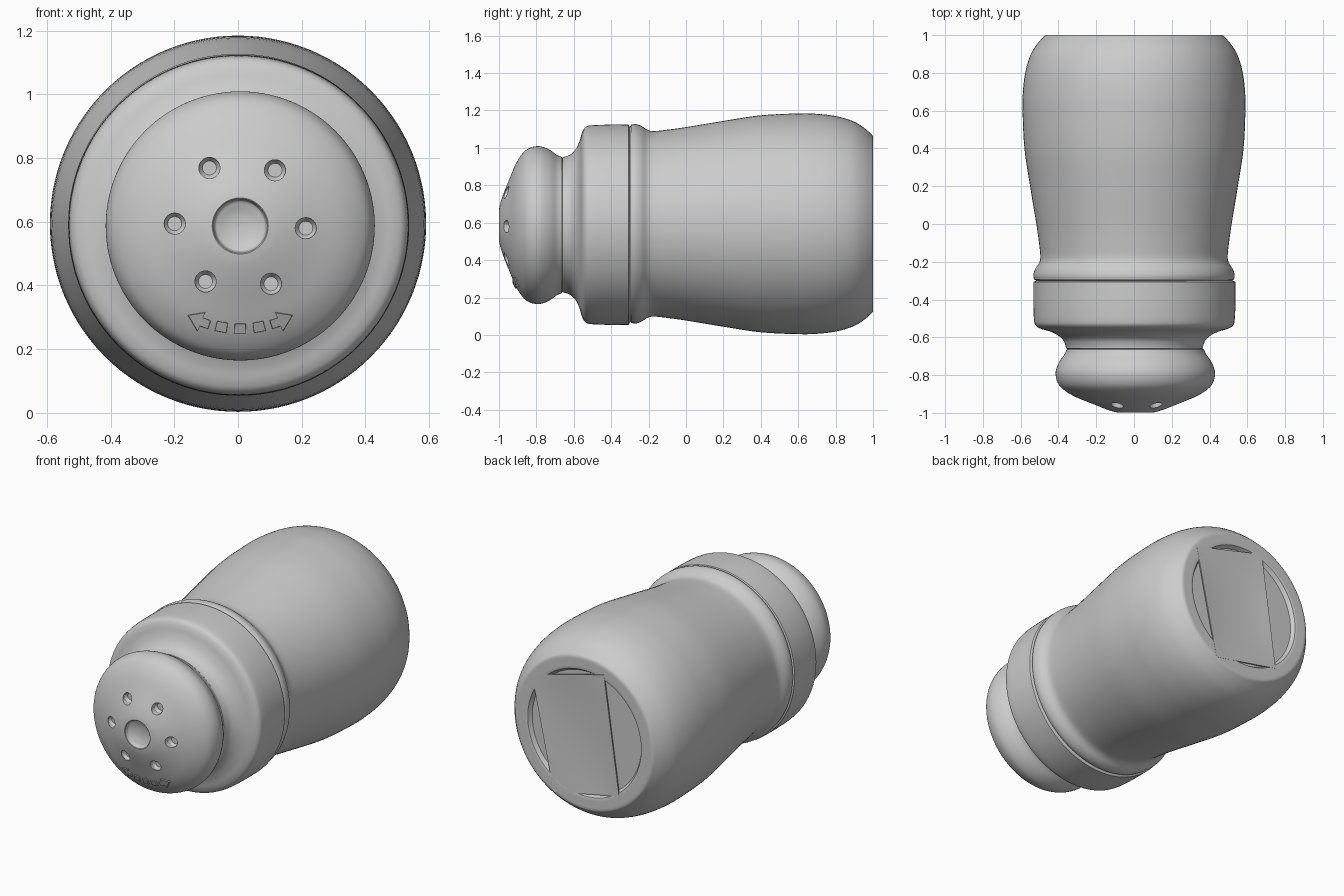
import bpy, bmesh, math
from mathutils import Vector

if "Cube" in bpy.data.objects:
    bpy.data.objects.remove(bpy.data.objects["Cube"])


def smooth_curve(pts, n=5):
    """Catmull-Rom samples through (y, r) points."""
    p = [Vector(q) for q in pts]
    p = [2 * p[0] - p[1]] + p + [2 * p[-1] - p[-2]]
    out = []
    for a, b, c, d in zip(p, p[1:], p[2:], p[3:]):
        for i in range(n):
            t = i / n
            out.append(0.5 * (2 * b + (c - a) * t + (2 * a - 5 * b + 4 * c - d) * t * t
                              + (3 * b - a - 3 * c + d) * t ** 3))
    return out + [p[-2]]


def finish(name, bm, loc=(0, 0, 0), smooth=True):
    bmesh.ops.recalc_face_normals(bm, faces=bm.faces)
    me = bpy.data.meshes.new(name)
    bm.to_mesh(me)
    bm.free()
    ob = bpy.data.objects.new(name, me)
    bpy.context.collection.objects.link(ob)
    ob.location = loc
    bpy.ops.object.select_all(action='DESELECT')
    bpy.context.view_layer.objects.active = ob
    ob.select_set(True)
    if smooth:
        bpy.ops.object.shade_smooth_by_angle(angle=math.radians(35))
    return ob


def lathe(name, segments, loc, steps=112):
    """Spin smooth profile segments (y, r) around the y axis."""
    bm = bmesh.new()
    prof = [q for s in segments for q in smooth_curve(s)]
    vs = [bm.verts.new((max(r, 0), y, 0)) for y, r in prof]
    es = [bm.edges.new(e) for e in zip(vs, vs[1:])]
    bmesh.ops.spin(bm, geom=vs + es, cent=(0, 0, 0), axis=(0, 1, 0),
                   angle=2 * math.pi, steps=steps)
    bmesh.ops.remove_doubles(bm, verts=bm.verts, dist=0.0004)
    return finish(name, bm, loc)


BODY = (0, 0, 0.594)
COLLAR = (0.002, 0, 0.589)
HEAD = (0.007, 0, 0.587)

# Body: recessed base, rim, swelling wall, front bead
lathe("body", [
    [(0.975, 0), (0.975, 0.37)],
    [(0.975, 0.375), (0.998, 0.39)],
    [(1.0, 0.395), (1.0, 0.468)],
    [(0.995, 0.476), (0.95, 0.515), (0.89, 0.55), (0.8, 0.576), (0.7, 0.588), (0.6, 0.59),
     (0.4, 0.58), (0.2, 0.55), (0.0, 0.517), (-0.1, 0.503), (-0.17, 0.496),
     (-0.205, 0.502), (-0.24, 0.524), (-0.27, 0.533), (-0.293, 0.53)],
    [(-0.294, 0.529), (-0.302, 0.515)]], BODY)

# Collar: straight band, rounded shoulder, neck
lathe("collar", [
    [(-0.298, 0.515), (-0.306, 0.534)],
    [(-0.307, 0.535), (-0.42, 0.535), (-0.51, 0.531), (-0.54, 0.52), (-0.556, 0.492),
     (-0.568, 0.45), (-0.586, 0.41), (-0.612, 0.379), (-0.64, 0.366), (-0.659, 0.362)],
    [(-0.659, 0.361), (-0.662, 0.352)]], COLLAR)

# Head: mushroom knob with a central dish
dome = [(-0.664, 0.364), (-0.69, 0.375), (-0.725, 0.4), (-0.765, 0.418), (-0.8, 0.422),
        (-0.84, 0.411), (-0.872, 0.386), (-0.91, 0.328), (-0.947, 0.24), (-0.975, 0.17),
        (-0.992, 0.12), (-0.999, 0.088)]
head = lathe("head", [
    [(-0.658, 0), (-0.658, 0.35)], dome,
    [(-0.997, 0.085), (-0.978, 0.079)],
    [(-0.976, 0.077), (-0.964, 0.04), (-0.96, 0)]], HEAD)

outer = [q for q in smooth_curve(dome) if q[0] < -0.81]


def dome_y(r):
    for a, b in zip(outer, outer[1:]):
        if b[1] <= r <= a[1]:
            return a[0] + (b[0] - a[0]) * (a[1] - r) / (a[1] - b[1])
    return -1.0


# Six shaker holes
bm = bmesh.new()
for i in range(6):
    a = math.radians(60 * i - 2)
    x, z, y = 0.206 * math.cos(a), 0.206 * math.sin(a), dome_y(0.206)
    rings = []
    for dy, r in ((-0.06, 0.034), (0.02, 0.033), (0.036, 0.022)):
        rings.append([bm.verts.new((x + r * math.cos(t * math.pi / 12), y + dy,
                                    z + r * math.sin(t * math.pi / 12))) for t in range(24)])
    for lo, hi in zip(rings, rings[1:]):
        for t in range(24):
            u = (t + 1) % 24
            bm.faces.new((lo[t], lo[u], hi[u], hi[t]))
    bm.faces.new(rings[0])
    bm.faces.new(rings[-1])
cutter = finish("hole_cutter", bm, HEAD, False)
cutter.hide_render = True
mod = head.modifiers.new("holes", 'BOOLEAN')
mod.operation, mod.solver, mod.object = 'DIFFERENCE', 'EXACT', cutter
bpy.context.view_layer.update()
bpy.context.view_layer.objects.active = head
bpy.ops.object.modifier_apply(modifier=mod.name)
bpy.data.objects.remove(cutter)

# Raised dashed double arrow along the lower edge of the head
bm = bmesh.new()


def relief(outline):
    """Raised patch from (angle in degrees from straight down, radius)."""
    top, low = [], []
    for deg, r in outline:
        a = math.radians(deg)
        for ring, h, k in ((top, -0.009, 0.9), (low, 0.012, 1.0)):
            ca = sum(p[0] for p in outline) / len(outline)
            cr = sum(p[1] for p in outline) / len(outline)
            aa = math.radians(ca + (deg - ca) * k)
            rr = cr + (r - cr) * k
            ring.append(bm.verts.new((rr * math.sin(aa), dome_y(rr) + h, -rr * math.cos(aa))))
    bm.faces.new(top)
    for i in range(len(top)):
        j = (i + 1) % len(top)
        bm.faces.new((top[i], top[j], low[j], low[i]))


for c in (-10.5, 0, 10.5):
    relief([(c - 3.4, 0.306), (c + 3.4, 0.306), (c + 3.4, 0.34), (c - 3.4, 0.34)])
for s in (-1, 1):
    relief([(s * 17, 0.31), (s * 22, 0.31), (s * 22, 0.29), (s * 31, 0.325),
            (s * 22, 0.36), (s * 22, 0.34), (s * 17, 0.34)])
finish("turn_arrow", bm, HEAD, False)

# Slightly sagging label sheet stuck across the base
corners = [Vector(c) for c in ((0.36, 0.27), (-0.135, 0.4), (-0.24, -0.33), (0.21, -0.42))]
n = 10
bm = bmesh.new()
grid = []
for i in range(n + 1):
    u = i / n
    row = []
    for j in range(n + 1):
        v = j / n
        p = (corners[0].lerp(corners[1], u)).lerp(corners[3].lerp(corners[2], u), v)
        sag = 0.014 * 16 * u * (1 - u) * v * (1 - v)
        row.append(bm.verts.new((p.x, 1.001 - sag, p.y)))
    grid.append(row)
for i in range(n):
    for j in range(n):
        bm.faces.new((grid[i][j], grid[i][j + 1], grid[i + 1][j + 1], grid[i + 1][j]))
sheet_faces = bm.faces[:]
ext = bmesh.ops.extrude_face_region(bm, geom=sheet_faces)
for v in ext["geom"]:
    if isinstance(v, bmesh.types.BMVert):
        v.co.y -= 0.008
finish("base_label", bm, BODY)
